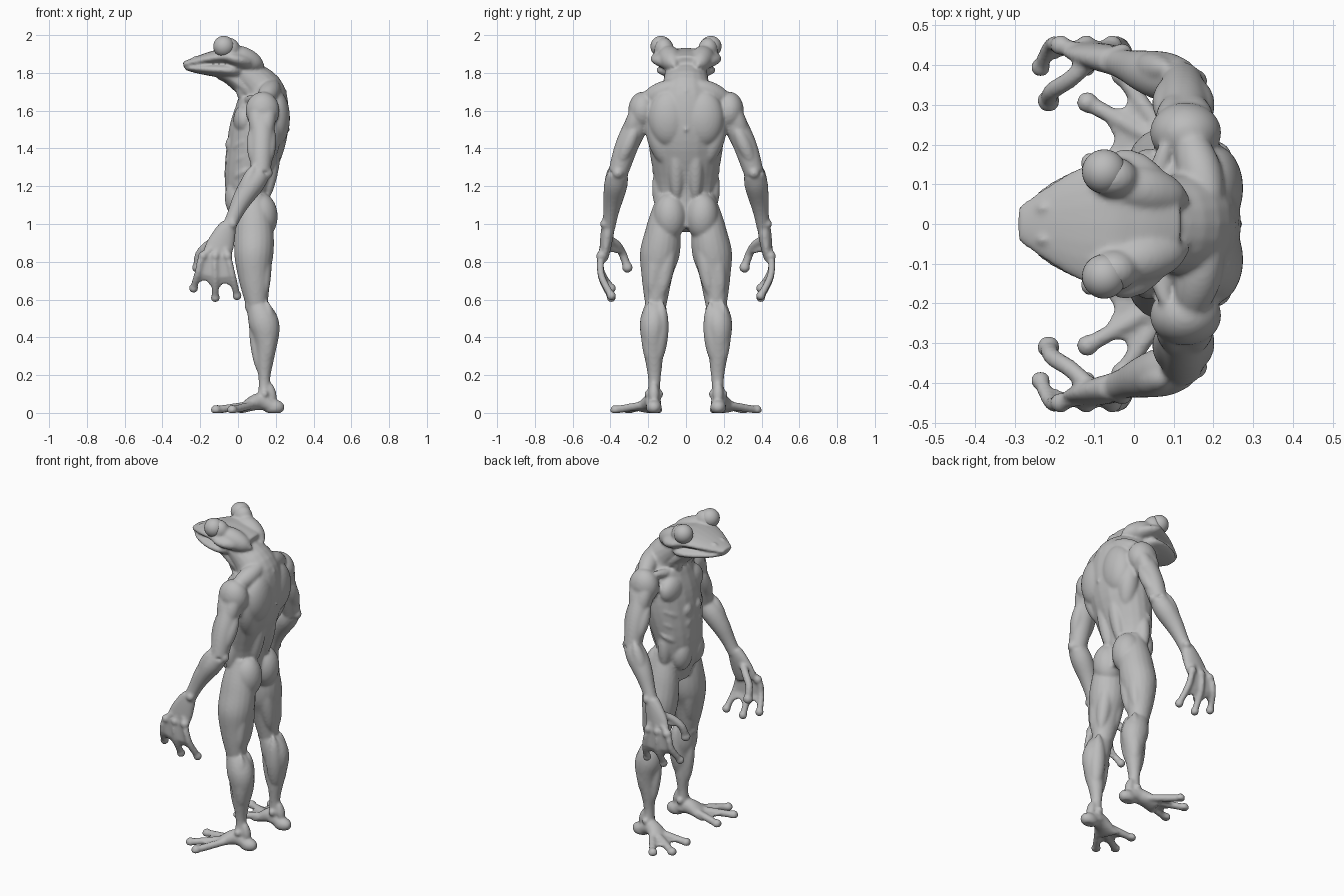
import bpy, bmesh, math
from mathutils import Vector, Matrix

cube = bpy.data.objects.get("Cube")
if cube:
    bpy.data.objects.remove(cube, do_unlink=True)

grey = (0.5, 0.5, 0.5, 1)
skin = bpy.data.materials.new("grey_skin")
skin.use_nodes = True
skin.diffuse_color = grey
skin.node_tree.nodes["Principled BSDF"].inputs["Base Color"].default_value = grey

body_mesh = bmesh.new()
eye_mesh = bmesh.new()
SIDES = 20
STEPS = 24
SPINDLE = (.1, .75, 1, .75, .1)


def near(joint, back=0, out=0, up=0):
    """Point offset from a joint."""
    return joint + Vector((back, out, up))


def between(start, end, amount, **offset):
    """Point part of the way from one joint to another."""
    return near(start.lerp(end, amount), **offset)


def sample(values, amount):
    """Smooth curve through evenly spaced numbers or points."""
    last = len(values) - 1
    index = min(int(amount * last), last - 1)
    f = amount * last - index
    a, b = values[max(index - 1, 0)], values[index]
    c, d = values[index + 1], values[min(index + 2, last)]
    return (b + (c - a) * (f / 2) + (a * 2 - b * 5 + c * 4 - d) * (f * f / 2)
            + (b * 3 - c * 3 + d - a) * (f * f * f / 2))


def loft(path, depths, widths=None):
    """Rounded limb along a path, with radii spread evenly over it."""
    bm = body_mesh
    centres = [sample(path, step / STEPS) for step in range(STEPS + 1)]
    rings = []
    for step, centre in enumerate(centres):
        along = centres[min(step + 1, STEPS)] - centres[max(step - 1, 0)]
        along.normalize()
        guide = Vector((1, 0, 0)) if abs(along.y) > .9 else Vector((0, 1, 0))
        side = (guide - along * guide.dot(along)).normalized()
        depth = along.cross(side) * sample(depths, step / STEPS)
        width = side * sample(widths or depths, step / STEPS)
        angles = [math.tau * k / SIDES for k in range(SIDES)]
        rings.append([bm.verts.new(centre + depth * math.cos(angle) + width * math.sin(angle))
                      for angle in angles])
    for low, high in zip(rings, rings[1:]):
        for k in range(SIDES):
            bm.faces.new((low[k - 1], low[k], high[k], high[k - 1]))
    bm.faces.new(rings[0][::-1])
    bm.faces.new(rings[-1])


def blob(centre, deep, wide=None, tall=None, target=body_mesh):
    """Ellipsoid, or a ball when only one radius is given."""
    radii = (deep, wide or deep, tall or deep, 1)
    bmesh.ops.create_uvsphere(target, u_segments=28, v_segments=18, radius=1,
                              matrix=Matrix.Translation(centre) @ Matrix.Diagonal(radii))


def muscle(start, end, size):
    """Spindle stretched between two points."""
    loft([start, end], [size * part for part in SPINDLE])


def digit(path, radius):
    """Finger or toe with a rounded pad."""
    loft(path, [radius, radius])
    blob(path[-1], radius * 1.3)


def web(*corners):
    """Thin triangle of skin between two digits."""
    a, b, c = corners
    offset = (b - a).cross(c - a).normalized() * .01
    top = [body_mesh.verts.new(corner + offset) for corner in corners]
    bottom = [body_mesh.verts.new(corner - offset) for corner in corners]
    body_mesh.faces.new(top)
    body_mesh.faces.new(bottom[::-1])
    for k in range(3):
        body_mesh.faces.new((bottom[k - 1], bottom[k], top[k], top[k - 1]))


# Joints of the left half
pelvis = Vector((.08, 0, .97))
waist = Vector((.05, 0, 1.2))
ribs = Vector((.1, 0, 1.45))
chest = Vector((.13, 0, 1.62))
nape = Vector((.12, 0, 1.72))
throat = Vector((0, 0, 1.82))
shoulder = Vector((.13, .23, 1.6))
elbow = Vector((.12, .36, 1.27))
wrist = Vector((-.05, .41, 1))
hip = Vector((.08, .1, 1.05))
knee = Vector((.1, .16, .57))
ankle = Vector((.14, .17, .1))
eye = Vector((-.075, .132, 1.94))

# Torso and neck
loft([pelvis, waist, ribs, chest, nape, throat],
     (.08, .12, .155, .14, .11, .075), (.11, .16, .2, .185, .13, .11))

# Skull, jaw and throat
crown = near(throat, back=.11, up=.025)
snout = near(throat, back=-.29, up=.025)
loft([crown, near(throat, up=.05), between(crown, snout, .5, up=.04), snout],
     (.045, .055, .05, .037, .014), (.09, .175, .187, .142, .045))
loft([near(throat, back=.03, up=-.01), near(snout, back=.01, up=-.019)],
     (.05, .045, .038, .025, .011), (.1, .155, .145, .1, .04))
loft([near(throat, back=-.1, up=-.025), near(throat, back=-.03, up=-.045), near(chest, back=-.05, up=.06)],
     (.03, .046, .05), (.09, .11, .1))
muscle(near(throat, out=.08, up=-.04), near(chest, back=-.09, out=.04), .03)

# Eyes, lids and nostrils
blob(eye, .056, target=eye_mesh)
blob(near(eye, back=.025, out=-.015, up=-.015), .06, .052, .062)
muscle(near(eye, back=-.02, out=-.02, up=-.02), near(crown, back=.03, out=.06, up=-.01), .062)
blob(near(snout, back=.065, out=.04, up=.035), .02, .012, .01)

# Chest, abdomen and flank
blob(near(chest, back=-.095, out=.09, up=-.07), .06, .1, .085)
for row in range(3):
    drop = -.08 * row
    blob(near(ribs, back=-.135, out=.045, up=drop - .03), .032, .04, .044)
    muscle(near(ribs, back=-.05, out=.18, up=drop), near(ribs, back=-.13, out=.1, up=drop - .06), .022)
blob(near(waist, back=-.06, out=.06, up=-.06), .06, .07, .1)
muscle(near(waist, out=.14, up=.12), near(waist, out=.14, up=-.14), .04)

# Back and collar
blob(near(chest, back=.07, out=.09, up=-.06), .075, .11, .15)
muscle(near(waist, back=.1, out=.1, up=.1), near(shoulder, back=.05, out=-.04), .06)
muscle(near(waist, back=.09, out=.05, up=-.1), near(ribs, back=.11, out=.05, up=.05), .042)
muscle(near(nape, back=.08, out=.02, up=.03), near(shoulder, out=.02, up=.04), .055)
muscle(near(chest, back=-.1, out=.02, up=.02), near(shoulder, back=-.04, up=.07), .025)
for bump in range(4):
    blob(between(ribs, nape, bump / 4, back=.16 - .01 * bump, up=.05), .014)

# Shoulder and arm
blob(shoulder, .09, .076, .1)
loft([near(shoulder, out=-.01), between(shoulder, elbow, .5, out=.01), elbow],
     (.07, .064, .06, .052))
loft([elbow, between(elbow, wrist, .5, back=-.01), near(wrist, up=-.02)],
     (.053, .062, .053, .04, .036))
for lean in (-.045, .045):
    muscle(near(shoulder, back=lean, up=.07), between(shoulder, elbow, .6, out=.01), .048)
    muscle(between(shoulder, elbow, .2, back=lean), near(elbow, back=lean * .7, up=.03), .04)
blob(near(elbow, back=.035), .03)
muscle(near(elbow, back=-.03, out=.03, up=.05), between(elbow, wrist, .7), .04)
blob(near(wrist, back=.02, out=.02), .026)

# Hand: palm, thumb and three webbed fingers
palm = near(wrist, back=-.07, out=.025, up=-.18)
loft([wrist, palm], (.04, .06, .075, .07), (.035, .035, .03, .022))
thumb_root = near(wrist, back=-.06, up=-.08)
thumb_bend = near(wrist, back=-.155, out=-.075, up=-.16)
digit([thumb_root, near(thumb_bend, back=.045, out=.03, up=.05),
       thumb_bend, near(thumb_bend, back=-.01, out=-.025, up=-.07)], .022)
web(thumb_root, thumb_bend, between(wrist, palm, .8, out=-.01))
fingers = []
for spread in (-1, 0, 1):
    knuckle = near(palm, back=.065 * spread, out=.015, up=.01)
    tip = near(palm, back=.115 * spread, out=-.04, up=.03 * abs(spread) - .02 * spread - .21)
    bend = between(knuckle, tip, .5, out=.025)
    digit([between(wrist, palm, .5), knuckle, bend, tip], .019)
    blob(knuckle, .026)
    fingers.append((knuckle, bend, between(bend, tip, .65)))
for (knuckle, bend, end), (next_knuckle, next_bend, next_end) in zip(fingers, fingers[1:]):
    web(knuckle, bend, next_knuckle)
    web(bend, next_knuckle, next_bend)
    web(bend, end, next_bend)
    web(bend, next_bend, next_end)

# Hip and thigh
blob(near(hip, back=.04, out=-.015, up=-.01), .09, .088, .125)
loft([near(hip, up=.1), between(hip, knee, .25, out=.01), between(hip, knee, .6, back=-.008, out=.015), knee],
     (.06, .1, .104, .084, .057), (.05, .09, .105, .08, .056))
for lean in (-.04, .04):
    for across in (-.035, .035):
        muscle(between(hip, knee, .08, back=lean, out=across),
               near(knee, back=lean, out=across * .8, up=.03), .046)
blob(near(knee, back=-.035), .03, .036, .045)

# Lower leg
calf = between(knee, ankle, .3, back=.035, out=.012)
loft([knee, calf, between(knee, ankle, .75, back=.01), ankle],
     (.057, .08, .052, .031, .034), (.056, .072, .052, .033, .034))
for across in (-.036, .036):
    muscle(near(knee, back=.06, out=across, up=.02), between(calf, ankle, .6, back=.01, out=across / 3), .048)
    blob(near(ankle, out=across * .8), .022)
muscle(near(knee, back=-.03, up=-.02), between(calf, ankle, .7, back=-.03), .028)

# Foot: heel, instep and three webbed toes
heel = near(ankle, back=.05, up=-.07)
instep = near(ankle, back=-.03, out=.01, up=-.05)
blob(heel, .057, .042, .04)
muscle(near(ankle, back=.02, up=.07), heel, .028)
loft([ankle, near(ankle, up=-.06)], (.035, .05), (.032, .04))
loft([heel, near(instep, up=.01), near(instep, back=-.1, out=.035, up=-.035)],
     (.03, .045, .02), (.04, .045, .07))
toes = []
for turn, reach in ((-7, .22), (29, .26), (54, .24)):
    angle = math.radians(turn)
    tip = near(instep, back=-reach * math.cos(angle), out=reach * math.sin(angle), up=-.035)
    digit([instep, between(instep, tip, .5), tip], .021)
    toes.append((between(instep, tip, .2), between(instep, tip, .6), between(instep, tip, .85)))
for (root, joint, end), (next_root, next_joint, next_end) in zip(toes, toes[1:]):
    web(root, joint, next_root)
    web(joint, next_root, next_joint)
    web(joint, end, next_joint)
    web(joint, next_joint, next_end)

# Flat soles
for vert in body_mesh.verts:
    vert.co.z = max(vert.co.z, 0)


def make_object(name, bm):
    """Object from the left half, mirrored to the right."""
    bmesh.ops.recalc_face_normals(bm, faces=bm.faces)
    for face in bm.faces:
        face.smooth = True
    mesh = bpy.data.meshes.new(name)
    bm.to_mesh(mesh)
    bm.free()
    mesh.materials.append(skin)
    obj = bpy.data.objects.new(name, mesh)
    bpy.context.collection.objects.link(obj)
    mirror = obj.modifiers.new("mirror", "MIRROR")
    mirror.use_axis = (False, True, False)
    mirror.use_mirror_merge = False
    return obj


make_object("eyes", eye_mesh)
body = make_object("body", body_mesh)

# Fuse the muscles into one skin
fuse = body.modifiers.new("fuse", "REMESH")
fuse.mode = "VOXEL"
fuse.voxel_size = .008
fuse.use_smooth_shade = True
relax = body.modifiers.new("relax", "SMOOTH")
relax.factor = .5
relax.iterations = 6
